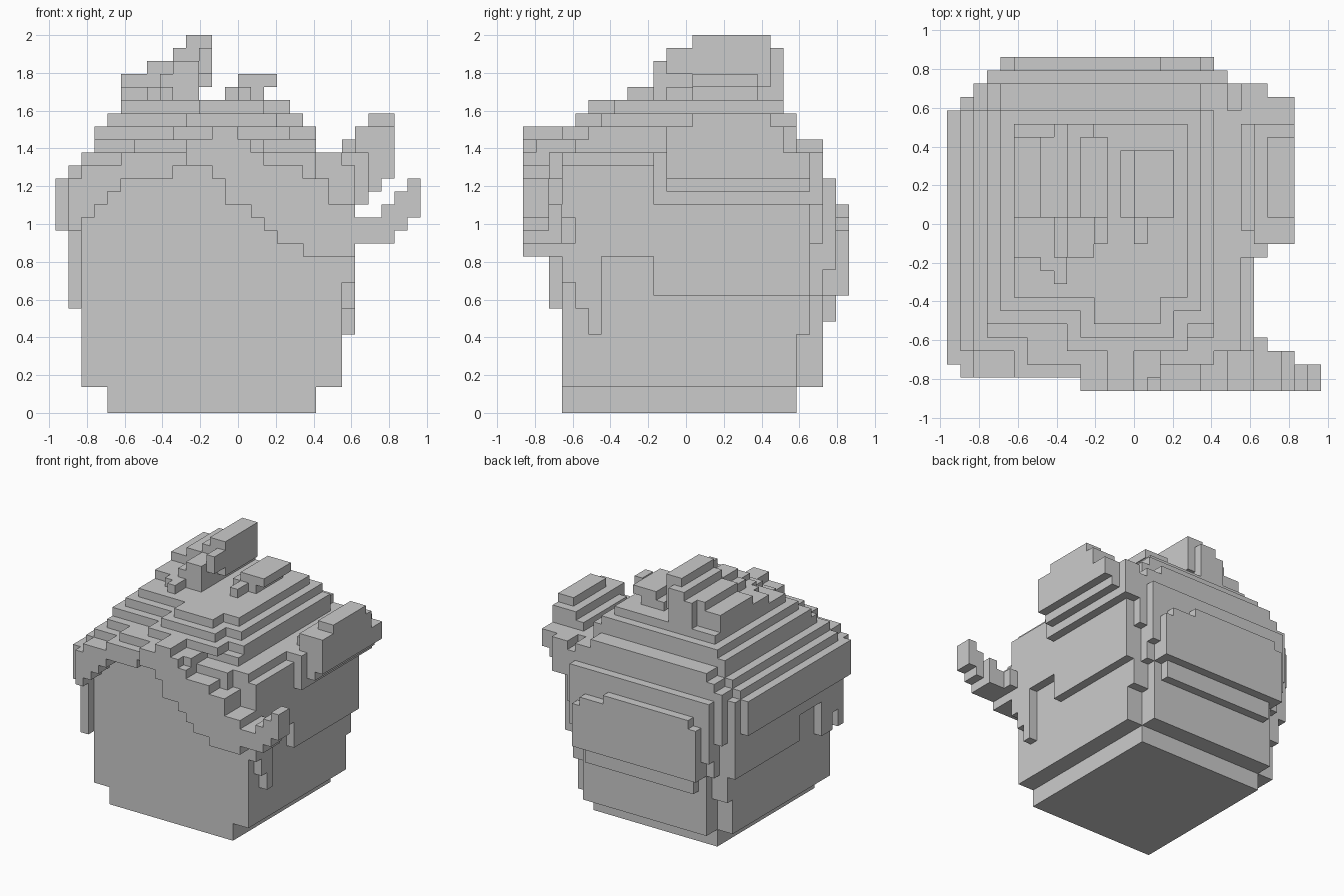
import bpy, bmesh, math

if "Cube" in bpy.data.objects:
    bpy.data.objects.remove(bpy.data.objects["Cube"])

U = 2 / 29                      # one block
grey = bpy.data.materials.new("warm_grey")
grey.diffuse_color = (0.6, 0.6, 0.6, 1)
grey.use_nodes = True
grey.node_tree.nodes["Principled BSDF"].inputs["Base Color"].default_value = grey.diffuse_color


def blocks(*boxes):
    """Cells filled by boxes (x0, x1, y0, y1, z0, z1) in block units."""
    return {(x, y, z) for a, b, c, d, e, f in boxes
            for x in range(a, b) for y in range(c, d) for z in range(e, f)}


def build(name, cells):
    """Outer skin of a set of cells, with coplanar faces merged."""
    bm = bmesh.new()
    verts = {}

    def vert(p):
        if p not in verts:
            verts[p] = bm.verts.new((p[0] * U, (p[1] - 12.5) * U, p[2] * U))
        return verts[p]

    for c in cells:
        for axis in range(3):
            for side in (0, 1):
                n = list(c)
                n[axis] += 1 if side else -1
                if tuple(n) in cells:
                    continue
                quad = []
                for u, v in ((0, 0), (1, 0), (1, 1), (0, 1)):
                    p = list(c)
                    p[axis] += side
                    p[(axis + 1) % 3] += u
                    p[(axis + 2) % 3] += v
                    quad.append(vert(tuple(p)))
                bm.faces.new(quad if side else quad[::-1])
    bmesh.ops.dissolve_limit(bm, angle_limit=0.01, verts=bm.verts[:], edges=bm.edges[:])
    bmesh.ops.triangulate(bm, faces=[f for f in bm.faces if len(f.verts) > 4])
    me = bpy.data.meshes.new(name)
    bm.to_mesh(me)
    bm.free()
    me.materials.append(grey)
    ob = bpy.data.objects.new(name, me)
    bpy.context.collection.objects.link(ob)


# Head with a narrower base
build("head", blocks((-10, 6, 3, 21, 0, 2), (-12, 8, 3, 21, 2, 18)))

# Stepped hair cap
build("hair_cap", blocks(
    (-14, -12, 2, 21, 16, 18), (-13, 9, 3, 22, 16, 18), (-12, 10, 10, 23, 16, 18),
    (-11, 7, 4, 24, 16, 18),
    (-13, 9, 3, 21, 18, 19), (-12, 8, 3, 23, 18, 19),
    (-12, 8, 3, 21, 19, 20), (-11, 7, 3, 23, 19, 20),
    (-11, 6, 4, 21, 20, 21), (-10, 5, 4, 23, 20, 21),
    (-11, 6, 5, 21, 21, 22), (-5, 4, 3, 6, 21, 22),
    (-10, 5, 6, 21, 22, 23), (-4, 3, 4, 6, 22, 23),
    (-9, 4, 7, 20, 23, 24), (-3, 2, 5, 7, 23, 24)))

# Side hair: lower edge follows a stepped outline along y
edge = [(3, 4, 10), (4, 5, 8), (5, 6, 6), (6, 10, 12), (10, 22, 9)]
build("right_side_hair", blocks(*[(8, 9, a, b, z, 18) for a, b, z in edge]))
build("left_side_hair", blocks(
    *[(-13, -12, a, b, max(z, 8), 18) for a, b, z in edge],
    (-13, -12, 2, 3, 8, 18), (-14, -13, 2, 21, 14, 18)))

# Back hair: inner slab, stepped corners and a raised panel
build("back_hair", blocks(
    (-10, 6, 21, 23, 2, 18), (-12, 8, 21, 22, 6, 18),
    (-11, 7, 22, 23, 9, 18), (-12, 8, 22, 23, 13, 18),
    (-9, 5, 23, 24, 7, 9), (-10, 6, 23, 24, 9, 18), (-11, 7, 23, 24, 11, 18)))
build("back_panel", blocks(
    (-10, 6, 24, 25, 9, 14), (-10, 5, 24, 25, 14, 15), (-9, 2, 24, 25, 15, 16)))

# Fringe: x range, lower edge, top edge, front
fringe = [(-13, -12, 14, 18, 1), (-12, -11, 15, 19, 1), (-11, -10, 16, 19, 1),
          (-10, -9, 17, 19, 1), (-9, -5, 18, 20, 1), (-5, -4, 19, 20, 1),
          (-4, -2, 19, 21, 0), (-2, -1, 18, 21, 0), (-1, 1, 16, 21, 0),
          (1, 2, 15, 20, 0), (2, 3, 14, 19, 0), (3, 5, 13, 19, 0),
          (5, 7, 12, 18, 0), (7, 9, 12, 16, 0)]
build("fringe", blocks(
    *[(a, b, y, 3, lo, hi) for a, b, lo, hi, y in fringe],
    (-2, 0, 0, 4, 20, 22), (0, 2, 1, 4, 20, 21), (-8, -4, 2, 4, 19, 21),
    (2, 6, 2, 4, 18, 20), (5, 9, 3, 5, 15, 19)))

# Curled strand at the front right
build("front_curl", blocks(
    (9, 10, 0, 4, 13, 15), (10, 11, 0, 3, 13, 15), (11, 12, 0, 3, 13, 16),
    (12, 13, 0, 2, 14, 17), (13, 14, 0, 2, 15, 18)))

# Tuft on the right side
build("side_tuft", blocks(
    (8, 10, 10, 23, 16, 20), (10, 11, 11, 22, 17, 20), (11, 12, 11, 22, 18, 20),
    (8, 10, 12, 20, 20, 21), (9, 12, 11, 20, 20, 22), (10, 12, 13, 19, 22, 23)))

# Tall crest and its front steps
build("crest", blocks(
    (-9, -3, 13, 19, 24, 26), (-7, -2, 13, 19, 25, 27),
    (-5, -2, 13, 19, 27, 28), (-4, -2, 13, 19, 28, 29),
    (-6, -3, 13, 20, 24, 27), (-5, -3, 13, 20, 27, 28),
    (-9, -6, 10, 13, 24, 25), (-7, -5, 9, 13, 24, 25), (-6, -5, 8, 10, 24, 25),
    (-6, -3, 10, 13, 24, 26), (-5, -3, 10, 13, 26, 27), (-3, -2, 11, 13, 26, 28)))

# Small tuft on the crown
build("crown_tuft", blocks(
    (-1, 2, 13, 18, 24, 25), (0, 1, 11, 13, 24, 25), (0, 3, 13, 18, 25, 26)))
